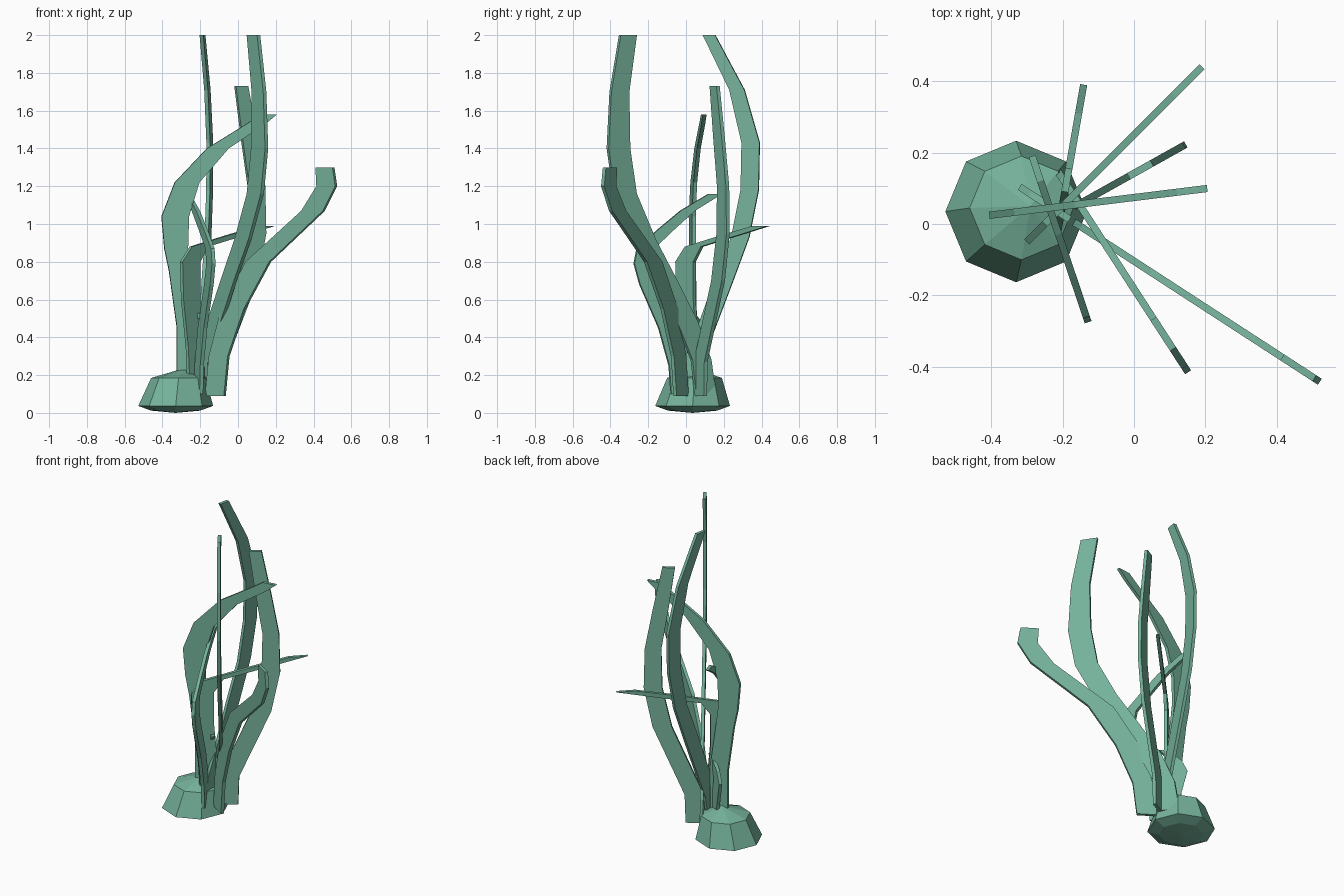
import bpy, bmesh, math
from mathutils import Vector

mat = bpy.data.materials.new("sea_green")
mat.diffuse_color = (0.18, 0.45, 0.33, 1)


def finish(name, bm):
    bmesh.ops.recalc_face_normals(bm, faces=bm.faces)
    me = bpy.data.meshes.new(name)
    bm.to_mesh(me)
    bm.free()
    me.materials.append(mat)
    ob = bpy.data.objects.new(name, me)
    bpy.context.collection.objects.link(ob)
    return ob


def blade(name, a, b, axis, path, thick=0.02):
    """Flat strip in the vertical plane through plan points a and b.
    path rows: height, low edge, high edge, measured along the given axis (0=x, 1=y)."""
    a, b = Vector(a), Vector(b)
    d = b - a
    n = Vector((-d.y, d.x)).normalized() * thick / 2
    bm = bmesh.new()
    rings = []
    for z, lo, hi in path:
        p = a + d * ((lo - a[axis]) / d[axis])
        q = a + d * ((hi - a[axis]) / d[axis])
        rings.append([bm.verts.new((c.x, c.y, z)) for c in (p - n, q - n, q + n, p + n)])
    for r, s in zip(rings, rings[1:]):
        for i in range(4):
            j = (i + 1) % 4
            bm.faces.new((r[i], r[j], s[j], s[i]))
    bm.faces.new(rings[0])
    bm.faces.new(rings[-1])
    return finish(name, bm)


# Blades, each bending within its own vertical plane
blade("back_right_curled_blade", (-.30, -.05), (.19, .44), 0, [
    (.10, -.26, -.18), (.35, -.27, -.19), (.60, -.295, -.205), (.80, -.30, -.205),
    (.88, -.25, -.165), (.94, -.06, .03), (.99, .11, .19)])
blade("right_tall_blade", (-.20, .03), (.14, .22), 0, [
    (.09, -.17, -.07), (.27, -.165, -.065), (.44, -.10, .0), (.70, .0, .10),
    (.95, .05, .145), (1.20, .055, .14), (1.45, .02, .10), (1.73, -.015, .05)])
blade("left_hooked_blade", (-.40, .025), (.21, .10), 0, [
    (.10, -.32, -.21), (.24, -.325, -.215), (.46, -.325, -.21), (.75, -.365, -.25),
    (.87, -.39, -.265), (1.04, -.405, -.26), (1.22, -.335, -.205), (1.40, -.165, -.05),
    (1.53, .045, .145), (1.58, .12, .205)])
blade("far_right_blade", (-.12, -.026), (.51, -.435), 0, [
    (.09, -.17, -.07), (.30, -.15, -.05), (.55, -.085, .035), (.80, .045, .17),
    (1.07, .34, .455), (1.20, .42, .52), (1.30, .415, .505)])
blade("front_tallest_blade", (-.215, .15), (.145, -.405), 1, [
    (.09, .05, .155), (.28, .03, .13), (.48, -.05, .06), (.70, -.16, -.05),
    (.92, -.28, -.165), (1.16, -.38, -.265), (1.40, -.415, -.30),
    (1.70, -.40, -.305), (2.0, -.35, -.265)])
blade("front_curled_blade", (-.13, -.27), (-.285, .19), 1, [
    (.10, -.08, .01), (.25, -.09, .0), (.45, -.145, -.05), (.68, -.245, -.15),
    (.79, -.275, -.185), (.87, -.26, -.17), (.97, -.15, -.065), (1.07, -.03, .045),
    (1.16, .12, .19)])
blade("back_tallest_blade", (-.22, -.06), (-.14, .395), 1, [
    (.10, -.04, .06), (.28, -.01, .09), (.45, .06, .155), (.70, .15, .25),
    (.93, .24, .335), (1.18, .29, .385), (1.43, .295, .39), (1.71, .23, .31),
    (2.0, .09, .155)])
blade("short_blade", (-.12, -.026), (.51, -.435), 0, [
    (.10, -.27, -.20), (.25, -.29, -.22), (.40, -.32, -.25),
    (.47, -.29, -.23), (.53, -.22, -.18)])

# Faceted rock at the foot: stacked octagons closed by a point above and below
bm = bmesh.new()
rings = []
for cx, cy, r, z in ((-.33, .035, .13, .012), (-.33, .035, .198, .037), (-.315, .045, .145, .185)):
    rings.append([bm.verts.new((cx + r * math.cos(k * math.pi / 4),
                                cy + r * math.sin(k * math.pi / 4), z)) for k in range(8)])
top = bm.verts.new((-.29, .05, .235))
bottom = bm.verts.new((-.33, .035, 0))
for k in range(8):
    j = (k + 1) % 8
    for r, s in zip(rings, rings[1:]):
        bm.faces.new((r[k], r[j], s[j], s[k]))
    bm.faces.new((rings[-1][k], rings[-1][j], top))
    bm.faces.new((rings[0][j], rings[0][k], bottom))
finish("rock", bm)
